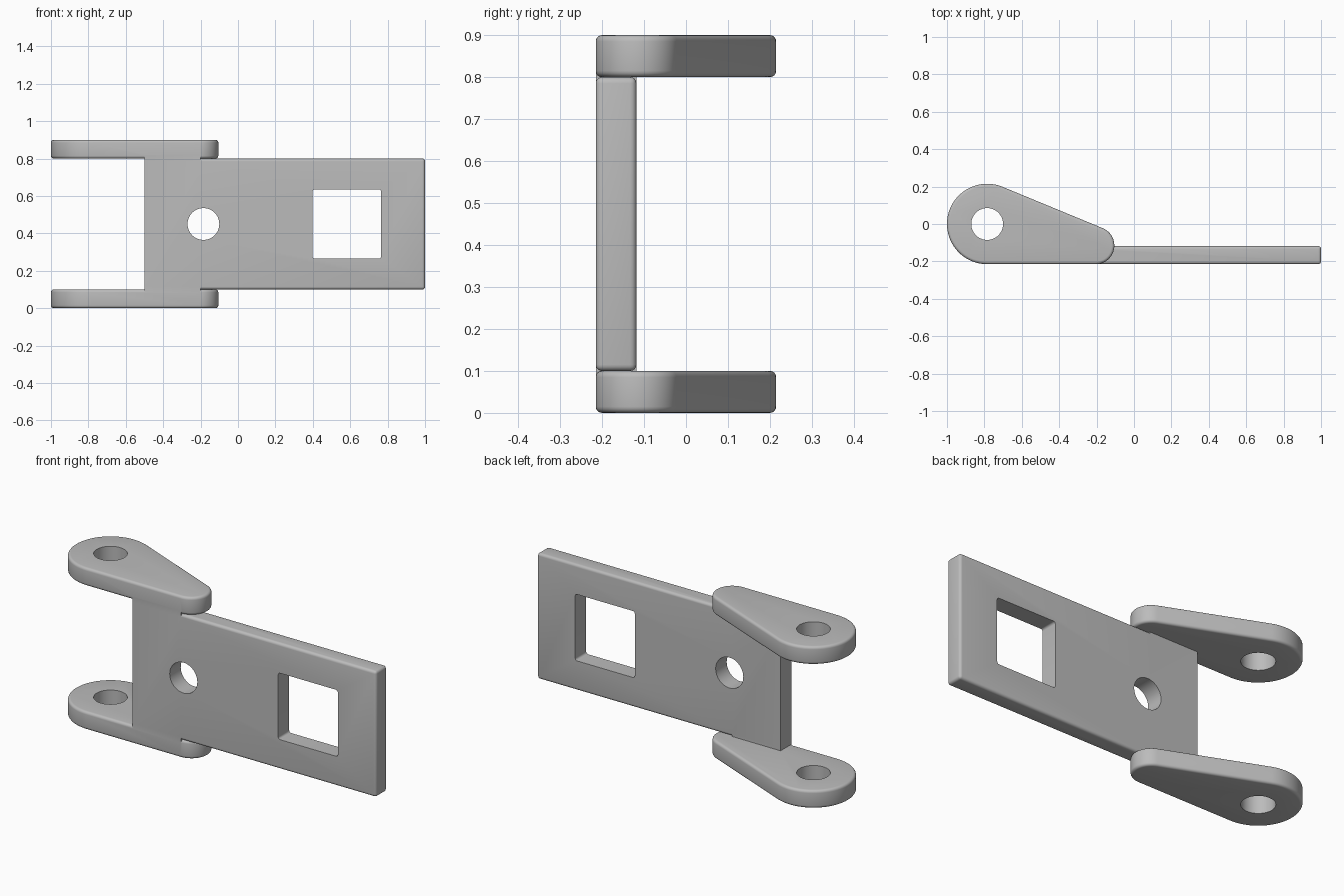
import bpy, bmesh, math

if "Cube" in bpy.data.objects:
    bpy.data.objects.remove(bpy.data.objects["Cube"])

grey = bpy.data.materials.new("plain_grey")
grey.diffuse_color = (0.5, 0.5, 0.5, 1)
grey.use_nodes = True
grey.node_tree.nodes["Principled BSDF"].inputs["Base Color"].default_value = grey.diffuse_color


def prism(name, outline, z0, z1):
    """Extrude a flat XY outline from z0 to z1."""
    bm = bmesh.new()
    face = bm.faces.new([bm.verts.new((x, y, z0)) for x, y in outline])
    top = bmesh.ops.extrude_face_region(bm, geom=[face])["geom"]
    bmesh.ops.translate(bm, vec=(0, 0, z1 - z0),
                        verts=[v for v in top if isinstance(v, bmesh.types.BMVert)])
    bmesh.ops.recalc_face_normals(bm, faces=bm.faces)
    return add(name, bm)


def box(name, lo, hi, width=0, rule=None):
    """Box between two corners; edges passing the rule are rounded."""
    bm = bmesh.new()
    bmesh.ops.create_cube(bm, size=1)
    for v in bm.verts:
        v.co = [(a + b) / 2 + c * (b - a) for a, b, c in zip(lo, hi, v.co)]
    if width:
        edges = [e for e in bm.edges if rule(*e.verts)]
        bmesh.ops.bevel(bm, geom=edges, offset=width, segments=4,
                        profile=0.5, affect='EDGES')
    return add(name, bm)


def add(name, bm):
    mesh = bpy.data.meshes.new(name)
    bm.to_mesh(mesh)
    bm.free()
    mesh.materials.append(grey)
    ob = bpy.data.objects.new(name, mesh)
    bpy.context.collection.objects.link(ob)
    return ob


def apply(ob, kind, **settings):
    mod = ob.modifiers.new("step", kind)
    for key, value in settings.items():
        setattr(mod, key, value)
    bpy.context.view_layer.objects.active = ob
    bpy.ops.object.modifier_apply(modifier=mod.name)


def combine(ob, other, operation):
    apply(ob, 'BOOLEAN', object=other, operation=operation, solver='EXACT')
    bpy.data.objects.remove(other)


def circle(cx, cy, r, a0, a1, n):
    return [(cx + r * math.cos(math.radians(a0 + (a1 - a0) * i / n)),
             cy + r * math.sin(math.radians(a0 + (a1 - a0) * i / n)))
            for i in range(n + 1)]


ROUND = 0.015
FRONT, BACK = -0.215, -0.118

# Flat plate: rounded everywhere except the short end between the arms
bracket = box("bracket", (-0.5, FRONT, 0.1), (1, BACK, 0.8), ROUND,
              lambda a, b: max(a.co.x, b.co.x) > 0)

# Square-edged web that roots the plate in both arms
web = box("web", (-0.5, FRONT, 0.08), (-0.2, BACK, 0.82))
combine(bracket, web, 'UNION')

# Teardrop arms: two circles joined by their outer tangents
tangent = 67.6
teardrop = (circle(-0.785, 0, 0.215, tangent, 270, 40)
            + circle(-0.205, -0.115, 0.1, -90, tangent, 24))
for name, z in (("lower_arm", 0), ("upper_arm", 0.8)):
    arm = prism(name, teardrop, z, z + 0.1)
    apply(arm, 'BEVEL', width=ROUND, segments=4, limit_method='ANGLE',
          angle_limit=math.radians(40))
    combine(bracket, arm, 'UNION')

# Pivot hole through both arms
pivot = prism("pivot_cutter", circle(-0.785, 0, 0.085, 0, 352.5, 47), -0.1, 1)
combine(bracket, pivot, 'DIFFERENCE')

# Round hole through the plate
bolt = prism("bolt_cutter", circle(-0.185, -0.45, 0.085, 0, 352.5, 47), -0.3, 0)
bolt.rotation_euler.x = math.radians(-90)
bolt.location.y = -0.05
bpy.context.view_layer.update()
combine(bracket, bolt, 'DIFFERENCE')

# Square window with slightly rounded corners
window = box("window_cutter", (0.398, -0.4, 0.265), (0.765, 0.1, 0.635), 0.012,
             lambda a, b: abs(a.co.y - b.co.y) > 0.1)
combine(bracket, window, 'DIFFERENCE')

bpy.ops.object.select_all(action='DESELECT')
bracket.select_set(True)
bpy.context.view_layer.objects.active = bracket
bpy.ops.object.shade_smooth_by_angle(angle=math.radians(30))
